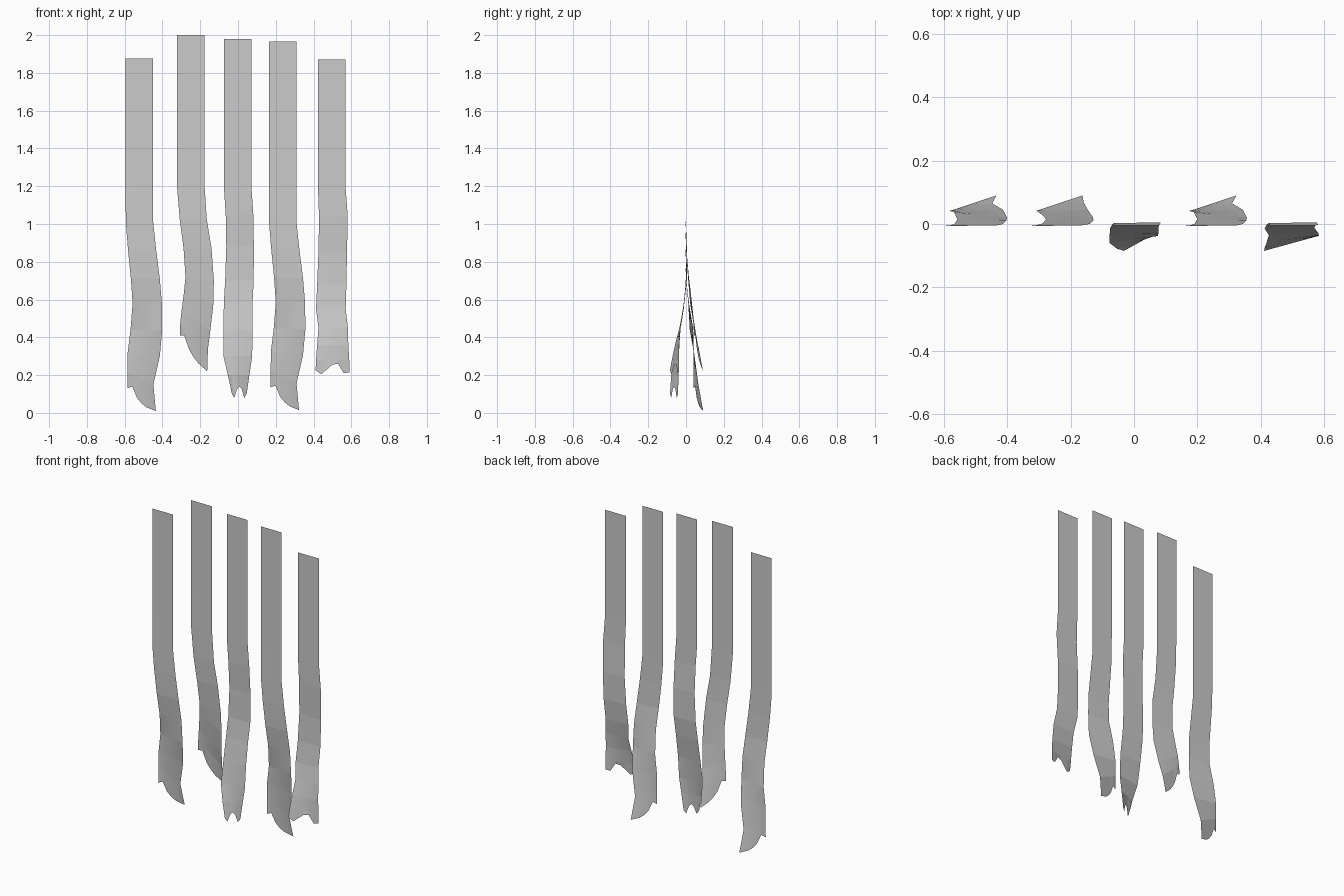
import bpy

# Row: left z, right z, left x, right x, left y, right y (z above tip, x from strip centre)
SLANT = [
    (1.2, 1.2, -.073, .073, -.005, -.005),
    (1.0, 1.0, -.072, .073, -.006, -.005),
    (.85, .85, -.060, .089, -.005, -.004),
    (.70, .70, -.045, .108, .000, .000),
    (.57, .57, -.036, .119, .015, .012),
    (.43, .43, -.047, .121, .038, .020),
    (.31, .29, -.062, .108, .041, .045),
    (.21, .14, -.063, .074, .041, .065),
    (.12, 0, -.063, .087, .040, .090)]
SHORT_SLANT = [
    (1.2, 1.2, -.073, .073, -.005, -.005),
    (.98, .98, -.073, .073, -.006, -.005),
    (.80, .80, -.058, .085, -.004, -.004),
    (.65, .65, -.038, .110, .002, .000),
    (.50, .48, -.028, .122, .015, .012),
    (.42, .36, -.036, .120, .025, .022),
    (.32, .22, -.049, .104, .036, .045),
    (.25, .12, -.056, .091, .040, .068),
    (.19, 0, -.058, .087, .042, .090)]
FORK = [
    (1.12, 1.12, -.073, .073, -.005, -.005),
    (.97, .97, -.063, .083, -.003, -.003),
    (.80, .80, -.060, .086, .003, .005),
    (.62, .62, -.066, .085, .000, .004),
    (.50, .50, -.073, .079, -.012, -.010),
    (.36, .36, -.075, .079, -.035, -.030),
    (.22, .22, -.075, .077, -.060, -.038),
    (.12, .12, -.052, .062, -.078, -.040),
    (.03, .03, -.030, .048, -.085, -.042)]
WIDE_FORK = [
    (1.0, 1.0, -.073, .073, -.005, -.005),
    (.84, .84, -.067, .085, -.003, -.003),
    (.65, .65, -.070, .081, .003, .005),
    (.48, .48, -.077, .078, -.002, .002),
    (.35, .35, -.083, .074, -.015, -.012),
    (.25, .25, -.070, .086, -.035, -.028),
    (.16, .16, -.077, .088, -.058, -.036),
    (.08, .08, -.083, .093, -.075, -.036),
    (.025, .025, -.085, .093, -.085, -.036)]
# Height offsets of the torn hem across the width
SLANT_HEM = [0, .03, -.01, -.02, -.02, -.01, 0]
FORK_HEM = [-.01, -.03, .015, .03, .015, -.03, -.01]
WIDE_HEM = [0, -.02, .005, .03, .035, -.015, -.01]


def strip(name, cx, top, tip, rows, hem):
    n = len(hem)
    rows = [(top - tip,) * 2 + (-.073, .073, -.005, -.005)] + rows
    verts, faces = [], []
    for i, (zl, zr, xl, xr, yl, yr) in enumerate(rows):
        for j in range(n):
            f = j / (n - 1)
            z = tip + zl + (zr - zl) * f
            if i == len(rows) - 1:
                z += hem[j]
            verts.append((cx + xl + (xr - xl) * f, yl + (yr - yl) * f, z))
    for i in range(len(rows) - 1):
        for j in range(n - 1):
            a = i * n + j
            faces.append((a, a + n, a + n + 1, a + 1))
    me = bpy.data.meshes.new(name)
    me.from_pydata(verts, [], faces)
    ob = bpy.data.objects.new(name, me)
    bpy.context.collection.objects.link(ob)


# Five hanging cloth strips
strip("cloth_strip_1", -.522, 1.875, .01, SLANT, SLANT_HEM)
strip("cloth_strip_2", -.250, 2.0, .22, SHORT_SLANT, SLANT_HEM)
strip("cloth_strip_3", -.002, 1.98, .08, FORK, FORK_HEM)
strip("cloth_strip_4", .236, 1.965, .015, SLANT, SLANT_HEM)
strip("cloth_strip_5", .496, 1.87, .20, WIDE_FORK, WIDE_HEM)
